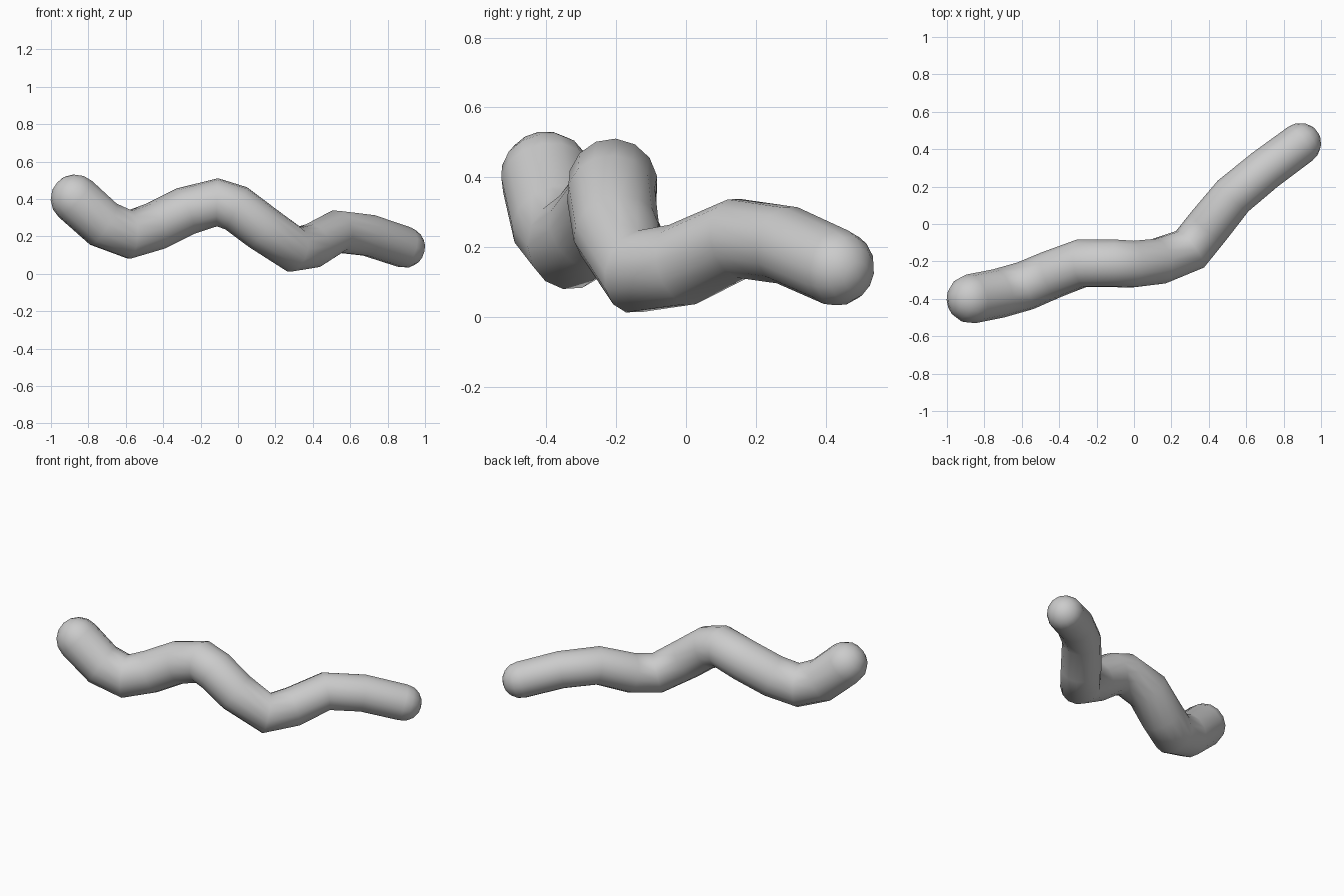
import bpy, bmesh, math
from mathutils import Vector

if "Cube" in bpy.data.objects:
    bpy.data.objects.remove(bpy.data.objects["Cube"])

SIDES = 14
# Centre line of the wavy body: x, y, z, radius
PATH = [(-0.87, -0.40, 0.40, 0.132), (-0.72, -0.37, 0.265, 0.132),
        (-0.58, -0.33, 0.21, 0.132), (-0.44, -0.27, 0.255, 0.13),
        (-0.28, -0.21, 0.335, 0.13), (-0.11, -0.21, 0.382, 0.129),
        (-0.01, -0.215, 0.35, 0.127), (0.13, -0.20, 0.245, 0.125),
        (0.30, -0.135, 0.13, 0.123), (0.40, -0.01, 0.15, 0.12),
        (0.53, 0.15, 0.225, 0.116), (0.70, 0.29, 0.205, 0.113),
        (0.89, 0.43, 0.142, 0.111)]

pts = [Vector(p[:3]) for p in PATH]
rad = [p[3] for p in PATH]
n = len(pts)
tang = []
for i in range(n):
    a = (pts[i] - pts[max(i - 1, 0)]).normalized()
    b = (pts[min(i + 1, n - 1)] - pts[i]).normalized()
    tang.append((a + b).normalized())

# Rings along the body, with rounded caps at both ends
angles = [math.radians(a) for a in (67.5, 45, 22.5)]
rings = [(pts[0] - tang[0] * rad[0] * math.sin(a), tang[0], rad[0] * math.cos(a)) for a in angles]
rings += list(zip(pts, tang, rad))
rings += [(pts[-1] + tang[-1] * rad[-1] * math.sin(a), tang[-1], rad[-1] * math.cos(a))
          for a in reversed(angles)]

bm = bmesh.new()
side = tang[0].cross(Vector((0, 0, 1))).normalized()
prev, loops = tang[0], []
for c, t, r in rings:
    side = prev.rotation_difference(t) @ side      # carry the frame without twist
    side = (side - t * side.dot(t)).normalized()
    prev, up = t, t.cross(side)
    loops.append([bm.verts.new(c + (side * math.cos(k * math.tau / SIDES)
                                    + up * math.sin(k * math.tau / SIDES)) * r)
                  for k in range(SIDES)])
for lo, hi in zip(loops, loops[1:]):
    for k in range(SIDES):
        j = (k + 1) % SIDES
        bm.faces.new((lo[k], lo[j], hi[j], hi[k]))

# Cap tips
for ring, tip in ((loops[0], pts[0] - tang[0] * rad[0]), (loops[-1], pts[-1] + tang[-1] * rad[-1])):
    v = bm.verts.new(tip)
    for k in range(SIDES):
        bm.faces.new((ring[k], ring[(k + 1) % SIDES], v))
bmesh.ops.recalc_face_normals(bm, faces=bm.faces[:])
for f in bm.faces:
    f.smooth = True

mesh = bpy.data.meshes.new("wavy_body")
bm.to_mesh(mesh)
bm.free()
bpy.context.collection.objects.link(bpy.data.objects.new("wavy_body", mesh))
